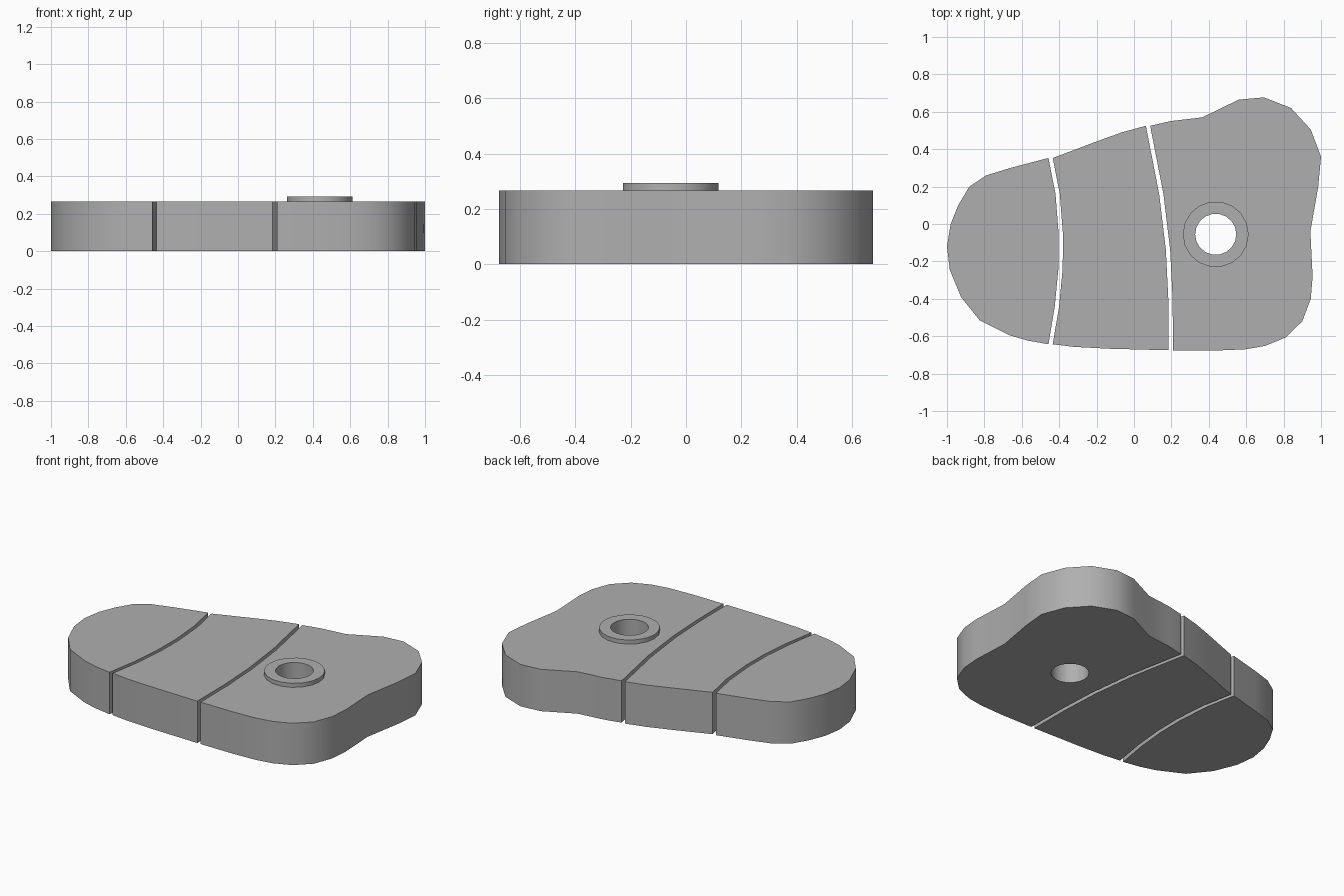
import bpy, bmesh, math

if "Cube" in bpy.data.objects:
    bpy.data.objects.remove(bpy.data.objects["Cube"])

HEIGHT = 0.267
GAP = 0.0115   # half width of the slot between sections

# Mid grey shared by all parts
grey = bpy.data.materials.new("mid_grey")
grey.diffuse_color = (0.43, 0.43, 0.43, 1)
grey.use_nodes = True
grey.node_tree.nodes["Principled BSDF"].inputs["Base Color"].default_value = grey.diffuse_color


def slab(name, loops, z0, z1):
    """Extrude an outline (plus optional hole loops) from z0 to z1."""
    bm = bmesh.new()
    edges = []
    for loop in loops:
        vs = [bm.verts.new((x, y, z0)) for x, y in loop]
        edges += [bm.edges.new((a, b)) for a, b in zip(vs, vs[1:] + vs[:1])]
    if len(loops) == 1:
        bm.faces.new(vs)
    else:
        bmesh.ops.triangle_fill(bm, edges=edges, use_beauty=True)
    base = bm.faces[:]
    top = bmesh.ops.duplicate(bm, geom=bm.verts[:] + bm.edges[:] + base)
    tv = [g for g in top["geom"] if isinstance(g, bmesh.types.BMVert)]
    bmesh.ops.translate(bm, verts=tv, vec=(0, 0, z1 - z0))
    vmap = top["vert_map"]
    for e in edges:
        a, b = e.verts
        bm.faces.new((a, b, vmap[b], vmap[a]))
    bmesh.ops.recalc_face_normals(bm, faces=bm.faces[:])
    me = bpy.data.meshes.new(name)
    bm.to_mesh(me)
    bm.free()
    me.materials.append(grey)
    ob = bpy.data.objects.new(name, me)
    bpy.context.collection.objects.link(ob)
    bpy.ops.object.select_all(action='DESELECT')
    ob.select_set(True)
    bpy.context.view_layer.objects.active = ob
    bpy.ops.object.shade_smooth_by_angle(angle=math.radians(35))
    return ob


def circle(r, n=18, cx=0.437, cy=-0.055):
    return [(cx + r * math.cos(2 * math.pi * i / n),
             cy + r * math.sin(2 * math.pi * i / n)) for i in range(n)]


def shift(pts, dx):
    return [(x + dx, y) for x, y in pts]


# Curved slots, listed from the front edge to the back edge
seam_a = [(-0.446, -0.643), (-0.412, -0.44), (-0.393, -0.24), (-0.391, -0.06),
          (-0.408, 0.16), (-0.446, 0.353)]
seam_b = [(0.197, -0.675), (0.195, -0.40), (0.182, -0.14), (0.146, 0.16),
          (0.075, 0.525)]

# Outer outline of each section
left_rim = [(-0.66, 0.30), (-0.79, 0.26), (-0.88, 0.20), (-0.94, 0.10),
            (-0.98, 0.0), (-1.0, -0.12), (-0.985, -0.245), (-0.925, -0.39),
            (-0.825, -0.515), (-0.665, -0.595), (-0.57, -0.623)]
middle_front = [(-0.32, -0.657), (-0.13, -0.667)]
middle_back = [(-0.065, 0.49), (-0.19, 0.445)]
right_rim = [(0.43, -0.677), (0.595, -0.67), (0.70, -0.652), (0.81, -0.607),
             (0.90, -0.52), (0.945, -0.40), (0.955, -0.28), (0.943, -0.04),
             (0.985, 0.20), (1.0, 0.36), (0.945, 0.505), (0.84, 0.62),
             (0.695, 0.677), (0.56, 0.665), (0.365, 0.57), (0.195, 0.55)]

# Three sections of the body
slab("left_section", [shift(seam_a, -GAP) + left_rim], 0, HEIGHT)
slab("middle_section", [shift(seam_a, GAP)[::-1] + middle_front
                        + shift(seam_b, -GAP) + middle_back], 0, HEIGHT)
slab("right_section", [shift(seam_b, GAP)[::-1] + right_rim, circle(0.11)],
     0, HEIGHT)

# Raised collar around the through hole
slab("hole_collar", [circle(0.176), circle(0.11)], HEIGHT, 0.293)
